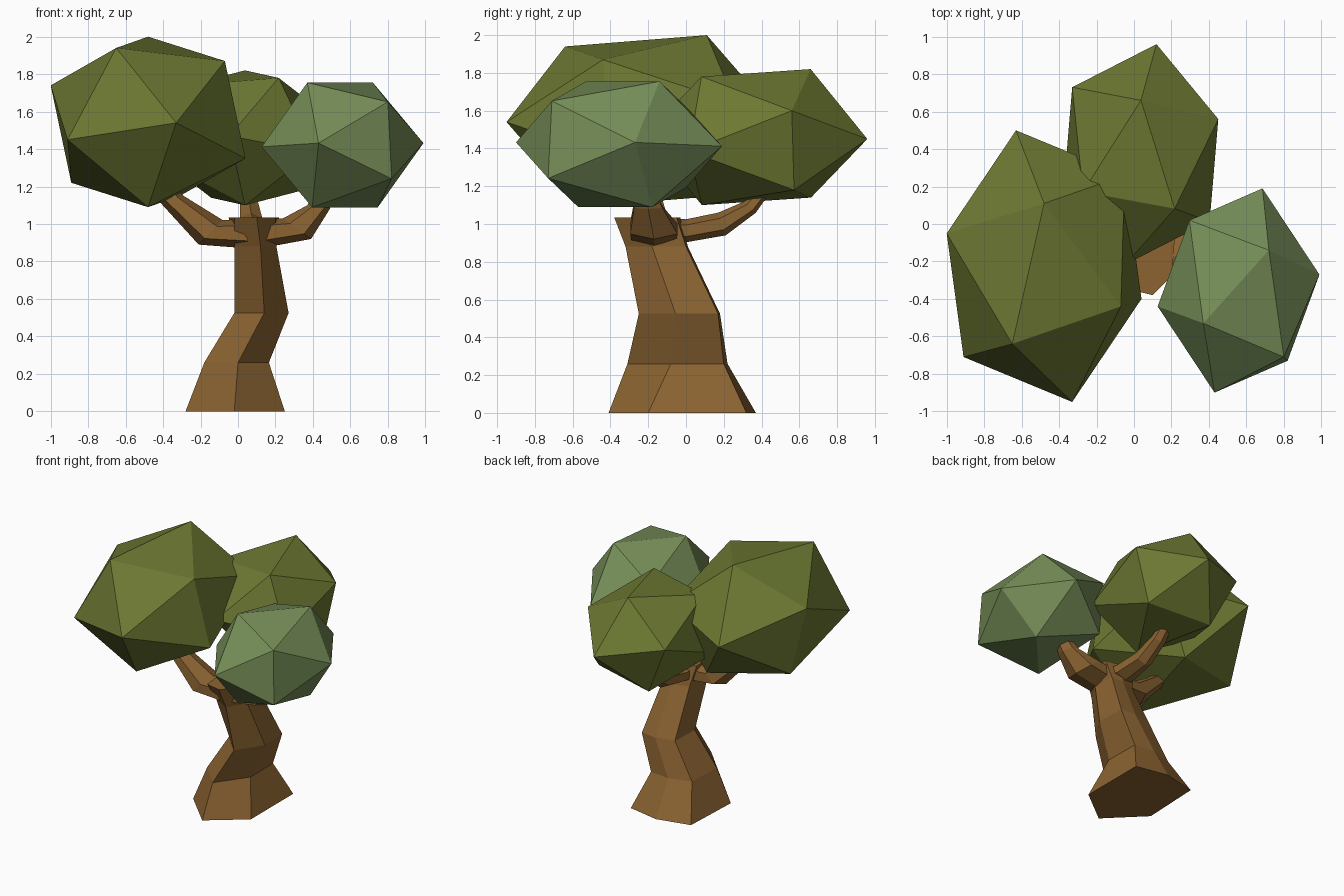
import bpy, bmesh, math
from mathutils import Vector

if "Cube" in bpy.data.objects:
    bpy.data.objects.remove(bpy.data.objects["Cube"])


def lin(c):
    c /= 255
    return c / 12.92 if c <= 0.04045 else ((c + 0.055) / 1.055) ** 2.4


def material(name, r, g, b):
    m = bpy.data.materials.new(name)
    m.diffuse_color = (lin(r), lin(g), lin(b), 1)
    m.use_nodes = True
    m.node_tree.nodes["Principled BSDF"].inputs["Base Color"].default_value = m.diffuse_color
    return m


BARK = material("bark brown", 140, 100, 50)
OLIVE = material("olive leaves", 108, 120, 50)
SAGE = material("sage leaves", 118, 142, 88)


def finish(bm, name, mat):
    bmesh.ops.recalc_face_normals(bm, faces=bm.faces[:])
    me = bpy.data.meshes.new(name)
    bm.to_mesh(me)
    bm.free()
    me.materials.append(mat)
    ob = bpy.data.objects.new(name, me)
    bpy.context.collection.objects.link(ob)
    return ob


def canopy(name, center, axes, mat):
    """Stretched icosahedron: six corners and their opposites."""
    bm = bmesh.new()
    c = Vector(center)
    for a in axes:
        for s in (1, -1):
            bm.verts.new(c + s * Vector(a))
    bmesh.ops.convex_hull(bm, input=bm.verts[:])
    finish(bm, name, mat)


def loft(name, rings, mat):
    bm = bmesh.new()
    vs = [[bm.verts.new(p) for p in ring] for ring in rings]
    n = len(vs[0])
    for a, b in zip(vs, vs[1:]):
        for i in range(n):
            j = (i + 1) % n
            bm.faces.new((a[i], a[j], b[j], b[i]))
    bm.faces.new(vs[0][::-1])
    bm.faces.new(vs[-1])
    finish(bm, name, mat)


def branch(name, side, sections):
    """Six-sided limb; each section is (lower point, upper point, half width)."""
    rings = []
    for lo, hi, w in sections:
        lo, hi = Vector(lo), Vector(hi)
        c, up = (lo + hi) / 2, (hi - lo) / 2
        ring = []
        for k in range(6):
            t = math.radians(60 * k + 30)
            ring.append(c + up * math.sin(t) + Vector(side) * w * math.cos(t) / 0.866)
        rings.append(ring)
    loft(name, rings, BARK)


# Crooked six-sided trunk: height, then corners front, right, back, left
trunk = [
    (0.00, [(-.02, -.41), (.25, -.20), (.25, .32), (0, .37), (-.26, .31), (-.28, -.15)]),
    (0.26, [(0, -.31), (.165, -.08), (.16, .20), (0, .22), (-.17, .17), (-.18, -.12)]),
    (0.525, [(.14, -.25), (.27, -.055), (.26, .17), (.14, .18), (-.01, .15), (-.02, -.08)]),
    (0.88, [(.12, -.32), (.205, -.18), (.20, 0), (.11, .01), (-.01, -.03), (-.02, -.24)]),
    (1.035, [(.10, -.38), (.20, -.28), (.22, -.05), (.1, -.03), (-.05, -.06), (-.02, -.35)]),
]
loft("trunk", [[(x, y, z) for x, y in pts] for z, pts in trunk], BARK)

# Three limbs
branch("left_branch", (0, 1, 0), [
    ((.05, -.18, .87), (.05, -.18, 1.03), .12),
    ((-.21, -.19, .89), (-.08, -.19, 1.02), .11),
    ((-.42, -.2, 1.12), (-.29, -.2, 1.15), .07),
    ((-.46, -.2, 1.2), (-.36, -.2, 1.22), .05)])
branch("right_branch", (0, 1, 0), [
    ((.12, -.17, .87), (.12, -.17, 1.03), .12),
    ((.39, -.17, .92), (.24, -.17, 1.03), .125),
    ((.49, -.2, 1.08), (.37, -.2, 1.1), .075),
    ((.52, -.22, 1.18), (.42, -.22, 1.2), .05)])
branch("back_branch", (1, 0, 0), [
    ((.09, -.12, .89), (.09, -.12, 1.03), .10),
    ((.08, .01, .905), (.08, .0, 1.025), .08),
    ((.07, .21, .94), (.07, .17, 1.06), .06),
    ((.06, .37, 1.06), (.06, .31, 1.12), .05),
    ((.05, .44, 1.16), (.05, .37, 1.18), .04)])

# Three faceted leaf clumps
canopy("left_canopy", (-.48, -.225, 1.545), [
    (.15, -.725, -.005), (-.17, -.415, .395), (0, .335, .455),
    (.41, -.215, .325), (-.52, .175, .195), (-.43, -.485, -.095)], OLIVE)
canopy("back_canopy", (.037, .372, 1.46), [
    (.083, .588, -.01), (0, .288, .36), (.18, -.29, .32),
    (.413, .188, .14), (-.367, .358, .075), (-.309, -.20, .28)], OLIVE)
canopy("right_canopy", (.558, -.355, 1.422), [
    (-.128, -.545, .01), (-.188, -.175, .333), (.162, .215, .333),
    (.432, .085, .01), (.242, -.355, .23), (.262, -.375, -.18)], SAGE)
